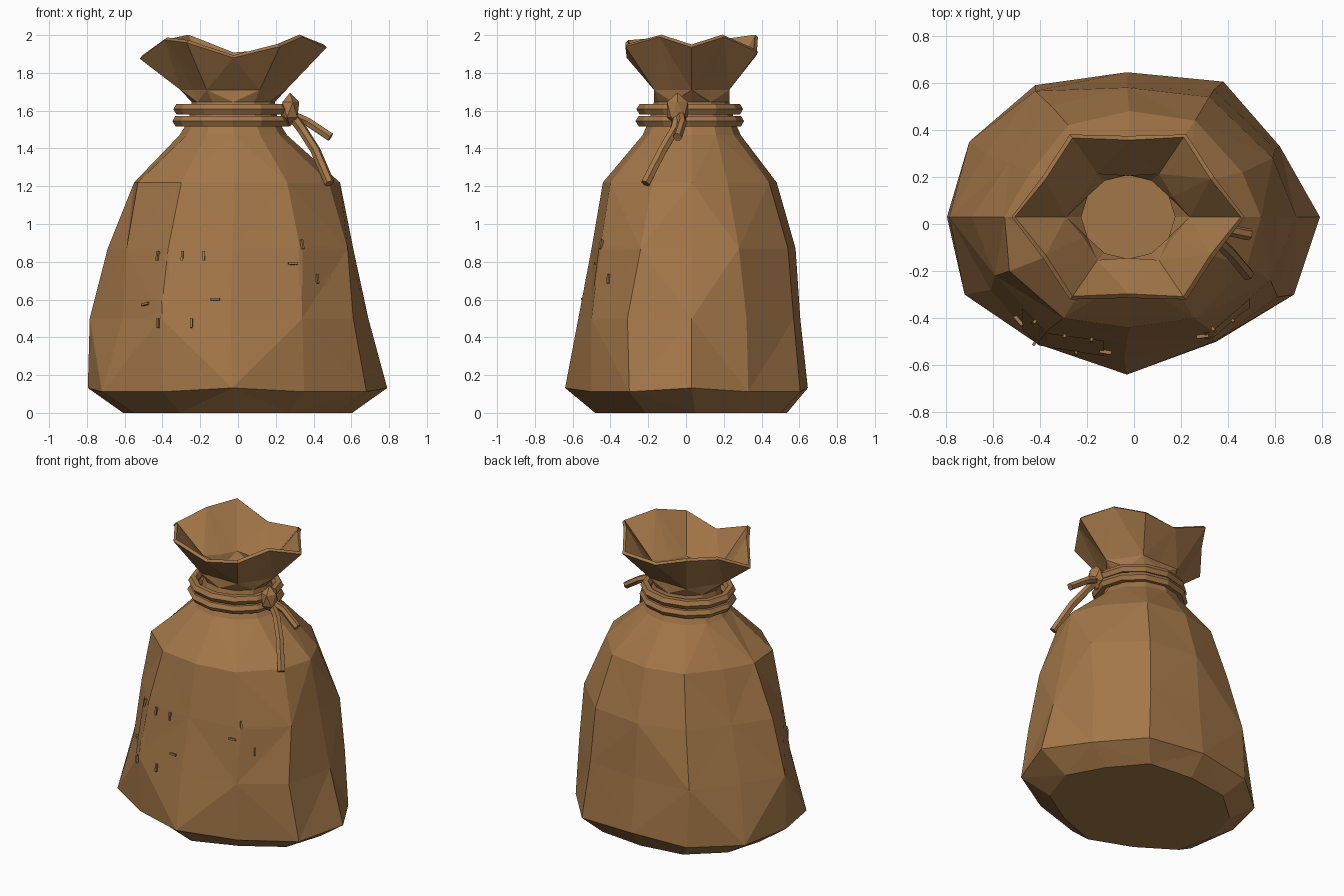
import bpy
import bmesh
from math import sin, cos, pi
from mathutils import Vector, Matrix
from mathutils.bvhtree import BVHTree

cube = bpy.data.objects.get("Cube")
if cube:
    bpy.data.objects.remove(cube)


def material(name, rgb):
    m = bpy.data.materials.new(name)
    m.use_nodes = True
    m.diffuse_color = (*rgb, 1)
    m.node_tree.nodes["Principled BSDF"].inputs["Base Color"].default_value = (*rgb, 1)
    return m


burlap = material("burlap brown", (0.37, 0.185, 0.066))


def add_object(name, bm):
    mesh = bpy.data.meshes.new(name)
    bm.to_mesh(mesh)
    mesh.materials.append(burlap)
    obj = bpy.data.objects.new(name, mesh)
    bpy.context.collection.objects.link(obj)
    return obj


# Sack: uneven twelve-sided cross-sections from base to shoulder
SIDES = 12
BASE = [(.79, .03), (.68, -.3), (.35, -.5), (-.03, -.64), (-.4, -.5), (-.72, -.3),
        (-.795, .03), (-.7, .35), (-.42, .59), (-.03, .645), (.38, .605), (.62, .33)]
BELLY = [(.69, .03), (.61, -.31), (.34, -.5), (-.04, -.57), (-.41, -.51), (-.61, -.28),
         (-.785, .03), (-.63, .3), (-.42, .565), (-.03, .605), (.34, .57), (.6, .32)]
CHEST = [(.61, .03), (.58, -.24), (.33, -.455), (-.03, -.5), (-.37, -.455), (-.59, -.22),
         (-.69, .03), (-.53, .26), (-.35, .5), (-.03, .58), (.32, .54), (.59, .28)]
SHOULDER = [(.54, .03), (.48, -.18), (.26, -.4), (-.02, -.44), (-.3, -.4), (-.53, -.2),
            (-.55, .03), (-.44, .22), (-.28, .42), (-.02, .48), (.26, .44), (.46, .22)]
RIM_Z = [1.935, 1.99, 1.94, 1.88, 1.96, 1.975, 1.875, 1.965, 1.99, 1.895, 1.91, 1.99]


def level(section, z, dip=0):
    return [(x, y, z - (dip if i % 3 else 0)) for i, (x, y) in enumerate(section)]


def pleated(rx, ry, fold, heights):
    pts = []
    for i in range(SIDES):
        a = -2 * pi * i / SIDES
        k = fold if i % 2 else 1
        pts.append((-.025 + rx * k * cos(a), .03 + ry * k * sin(a), heights[i]))
    return pts


rings = [
    level([(x * .765, .025 + y * .79) for x, y in BASE], 0),
    level(BASE, .132, .02),
    level(BELLY, .5),
    level(CHEST, .87),
    level(SHOULDER, 1.22),
    pleated(.285, .26, 1, [1.47] * SIDES),
    pleated(.235, .225, 1, [1.55] * SIDES),
    pleated(.22, .20, 1, [1.645] * SIDES),
    pleated(.28, .23, .85, [1.71] * SIDES),
    pleated(.495, .405, .85, RIM_Z),
]

bm = bmesh.new()
loops = [[bm.verts.new(p) for p in ring] for ring in rings]
bm.faces.new(loops[0])
for j in range(len(loops) - 1):
    for i in range(SIDES):
        n = (i + 1) % SIDES
        a, b, c, d = loops[j][i], loops[j][n], loops[j + 1][n], loops[j + 1][i]
        # Alternate the diagonals for a diamond facet pattern
        tris = ((a, b, d), (b, c, d)) if (i + j) % 2 else ((a, b, c), (a, c, d))
        for t in tris:
            bm.faces.new(t)
bmesh.ops.recalc_face_normals(bm, faces=bm.faces)
if min(bm.faces, key=lambda f: f.calc_center_median().z).normal.z > 0:
    bmesh.ops.reverse_faces(bm, faces=bm.faces)
surface = BVHTree.FromBMesh(bm)
sack = add_object("sack", bm)
bm.free()
wall = sack.modifiers.new("cloth thickness", "SOLIDIFY")
wall.thickness = .022
wall.offset = -1


def on_front(x, z):
    hit, normal, _, _ = surface.ray_cast(Vector((x, -2, z)), Vector((0, 1, 0)))
    return hit, normal


# Patches lying on the front of the sack
def patch(name, x0, x1, z0, z1, n=10):
    bm = bmesh.new()
    grid = []
    for i in range(n + 1):
        row = []
        for j in range(n + 1):
            hit, normal = on_front(x0 + (x1 - x0) * i / n, z0 + (z1 - z0) * j / n)
            row.append(bm.verts.new(hit + normal * .004))
        grid.append(row)
    for i in range(n):
        for j in range(n):
            bm.faces.new((grid[i][j], grid[i + 1][j], grid[i + 1][j + 1], grid[i][j + 1]))
    add_object(name, bm)
    bm.free()


patch("large_patch", -.47, -.13, .49, .84)
patch("small_patch", .3, .49, .67, .88)

# Stitches: x, z, upright
STITCHES = [(-.42, .83, 1), (-.295, .83, 1), (-.18, .83, 1), (-.42, .475, 1), (-.245, .475, 1),
            (-.485, .575, 0), (-.12, .6, 0), (.29, .79, 0), (.335, .89, 1), (.415, .71, 1)]
bm = bmesh.new()
for x, z, upright in STITCHES:
    hit, normal = on_front(x, z)
    along = Vector((0, 0, 1)) if upright else Vector((1, 0, 0))
    along = (along - normal * along.dot(normal)).normalized()
    turn = Matrix((along, normal.cross(along), normal)).transposed().to_4x4()
    size = Matrix.Diagonal((.05, .012, .03, 1))
    bmesh.ops.create_cube(bm, size=1, matrix=Matrix.Translation(hit) @ turn @ size)
add_object("stitches", bm)
bm.free()


# Rope tubes with faceted sections
def rope(name, points, radius, closed=False):
    curve = bpy.data.curves.new(name, "CURVE")
    curve.dimensions = "3D"
    curve.bevel_depth = radius
    curve.bevel_resolution = 1
    curve.use_fill_caps = True
    spline = curve.splines.new("POLY")
    spline.points.add(len(points) - 1)
    for p, co in zip(spline.points, points):
        p.co = (*co, 1)
    spline.use_cyclic_u = closed
    spline.use_smooth = False
    curve.materials.append(burlap)
    obj = bpy.data.objects.new(name, curve)
    bpy.context.collection.objects.link(obj)


for name, z, r in (("upper_rope_loop", 1.608, .275), ("lower_rope_loop", 1.545, .28)):
    rope(name, [(-.03 + (r + .005) * cos(2 * pi * i / SIDES), .02 + (r - .025) * sin(2 * pi * i / SIDES), z)
                for i in range(SIDES)], .032, True)

rope("long_rope_end", [(.28, -.04, 1.58), (.34, -.06, 1.5), (.41, -.125, 1.39), (.485, -.215, 1.215)], .027)
rope("short_rope_end", [(.28, -.03, 1.58), (.37, -.02, 1.54), (.49, -.045, 1.46)], .025)

# Knot
bm = bmesh.new()
bmesh.ops.create_icosphere(bm, subdivisions=1, radius=1,
                           matrix=Matrix.Translation((.275, -.045, 1.605)) @ Matrix.Diagonal((.055, .065, .09, 1)))
add_object("knot", bm)
bm.free()
